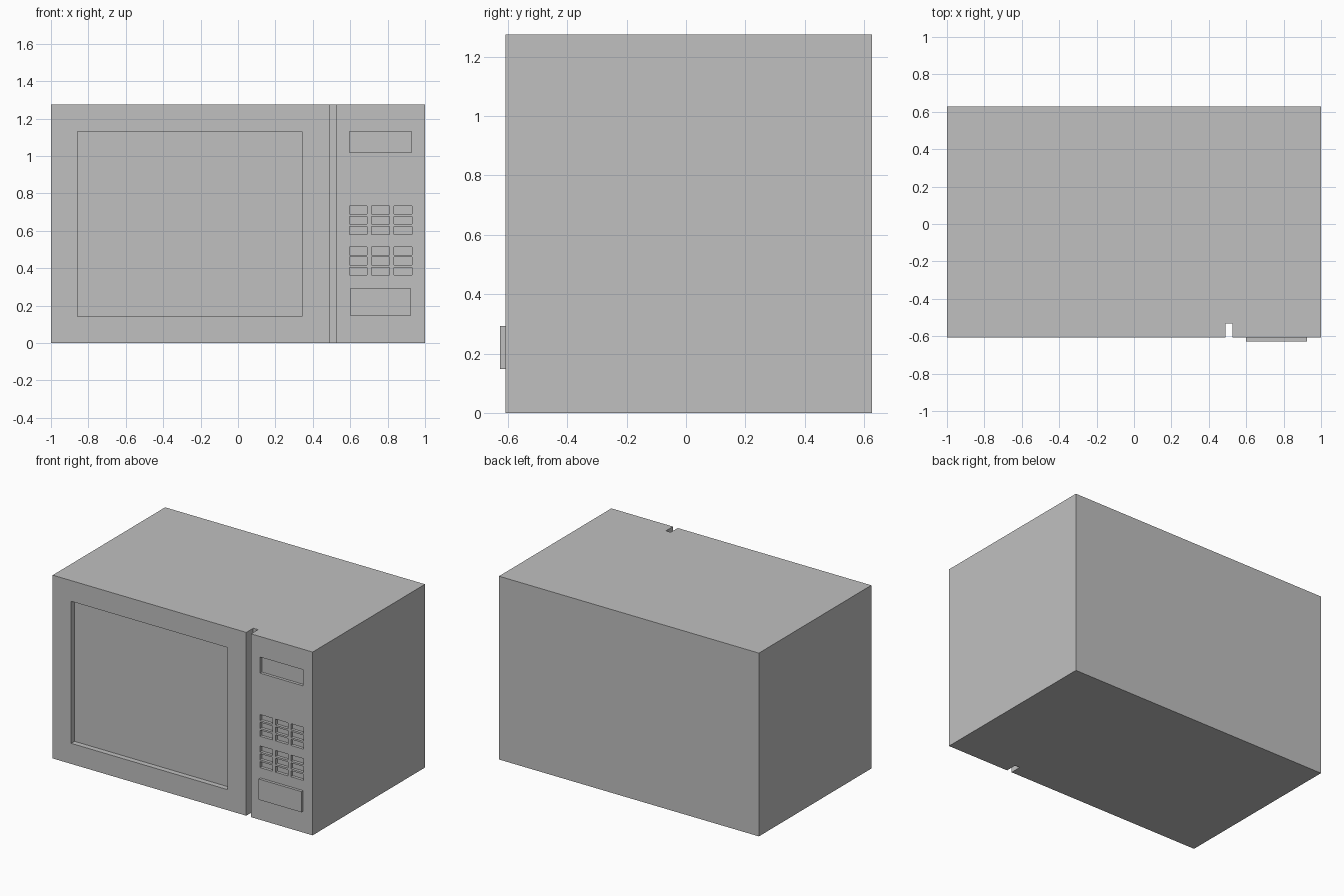
import bpy
import bmesh
from mathutils import Matrix, Vector

if "Cube" in bpy.data.objects:
    bpy.data.objects.remove(bpy.data.objects["Cube"], do_unlink=True)

FRONT, BACK, HEIGHT = -0.608, 0.627, 1.275

grey = bpy.data.materials.new("light grey")
grey.use_nodes = True
GREY = (0.53, 0.53, 0.53, 1)
grey.diffuse_color = GREY
grey.node_tree.nodes["Principled BSDF"].inputs["Base Color"].default_value = GREY


def boxes(name, spans):
    """One object made of boxes, each given as x, y and z ranges."""
    bm = bmesh.new()
    for span in spans:
        lo, hi = (Vector(c) for c in zip(*span))
        matrix = Matrix.Translation((lo + hi) / 2) @ Matrix.Diagonal((*(hi - lo), 1))
        bmesh.ops.create_cube(bm, size=1, matrix=matrix)
    mesh = bpy.data.meshes.new(name)
    bm.to_mesh(mesh)
    bm.free()
    mesh.materials.append(grey)
    obj = bpy.data.objects.new(name, mesh)
    bpy.context.collection.objects.link(obj)
    return obj


def recess(x, z, depth):
    """Ranges of a cut running into the front face."""
    return x, (FRONT - 0.1, FRONT + depth), z


# Oven casing
casing = boxes("oven_casing", [((-1, 1), (FRONT, BACK), (0, HEIGHT))])

# Door window, full height groove beside the door, and display
cuts = [
    recess((-0.858, 0.343), (0.143, 1.131), 0.037),
    recess((0.489, 0.526), (-0.1, HEIGHT + 0.1), 0.077),
    recess((0.595, 0.927), (1.02, 1.132), 0.02),
]

# Keypad: two blocks of three rows and three columns
for block_z in (0.711, 0.493):
    for row in range(3):
        for column in range(3):
            x, z = 0.643 + 0.119 * column, block_z - 0.0545 * row
            cuts.append(recess((x - 0.048, x + 0.048), (z - 0.021, z + 0.021), 0.02))

cutter = boxes("recess_cutter", cuts)
cutter.hide_render = True
boolean = casing.modifiers.new("recesses", "BOOLEAN")
boolean.operation = "DIFFERENCE"
boolean.solver = "EXACT"
boolean.object = cutter
bpy.context.view_layer.objects.active = casing
bpy.ops.object.modifier_apply(modifier=boolean.name)
bpy.data.objects.remove(cutter, do_unlink=True)

# Raised door release button
boxes("door_button", [((0.598, 0.926), (-0.627, FRONT + 0.01), (0.148, 0.292))])
